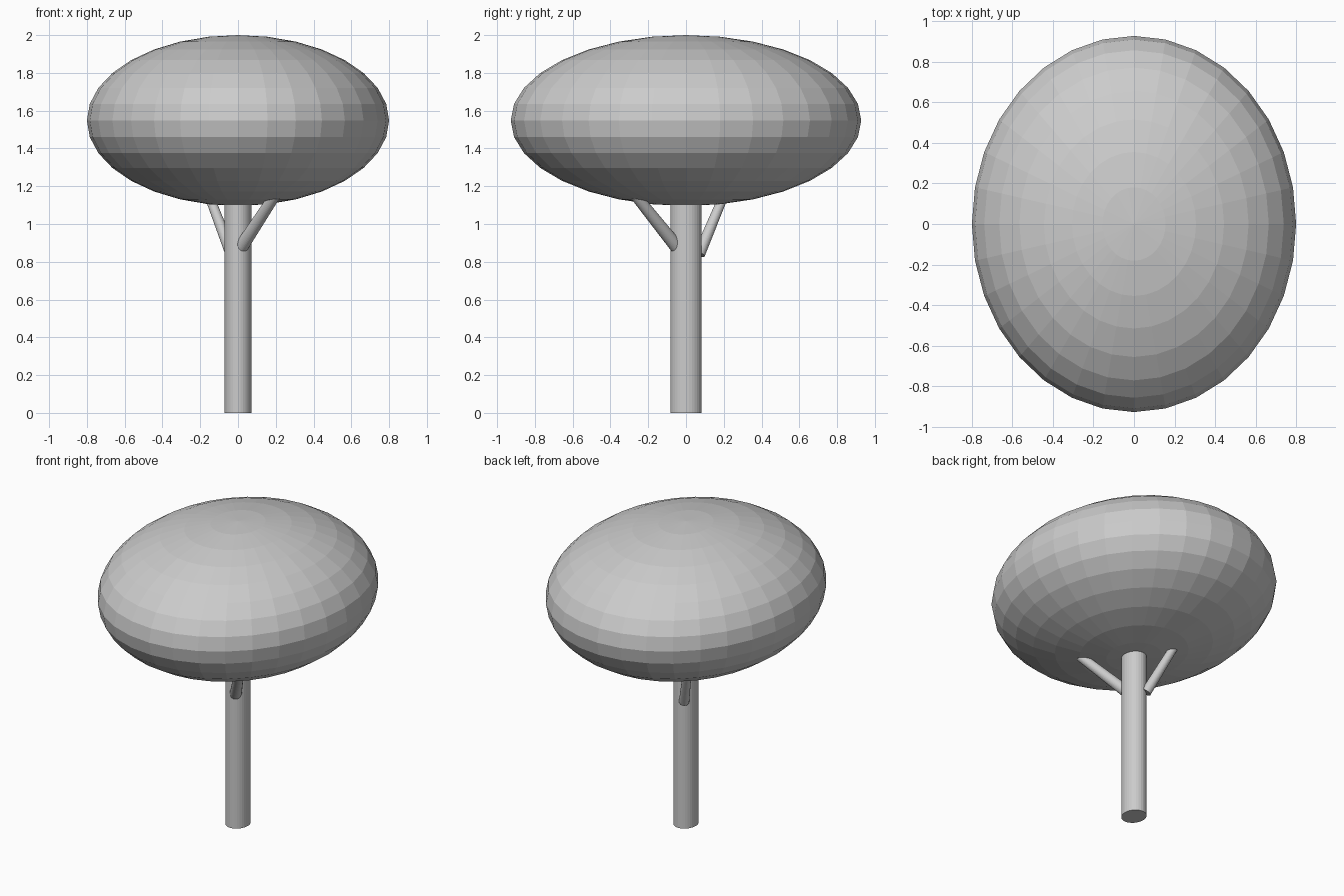
import bpy
from mathutils import Vector

if "Cube" in bpy.data.objects:
    bpy.data.objects.remove(bpy.data.objects["Cube"])


def limb(name, start, end, r1, r2, sides=32):
    """Round tapered limb between two points."""
    a, b = Vector(start), Vector(end)
    d = b - a
    bpy.ops.mesh.primitive_cone_add(vertices=sides, radius1=r1, radius2=r2,
                                    depth=d.length, location=(a + b) / 2)
    ob = bpy.context.object
    ob.name = name
    ob.rotation_euler = d.to_track_quat('Z', 'Y').to_euler()
    return ob


# Leaf canopy: faceted ellipsoid
bpy.ops.mesh.primitive_uv_sphere_add(segments=32, ring_count=16, radius=1,
                                     location=(0, 0, 1.548))
canopy = bpy.context.object
canopy.name = "canopy"
canopy.scale = (0.8, 0.928, 0.452)

# Trunk: slightly oval, running into the canopy
bpy.ops.mesh.primitive_cylinder_add(vertices=32, radius=1, depth=1.2,
                                    location=(0, 0, 0.6))
trunk = bpy.context.object
trunk.name = "trunk"
trunk.scale = (0.0715, 0.082, 1)

# Two side branches
limb("front_branch", (0.018, -0.05, 0.88), (0.195, -0.266, 1.15), 0.036, 0.029)
limb("back_branch", (-0.035, 0.07, 0.84), (-0.153, 0.20, 1.15), 0.031, 0.025)
